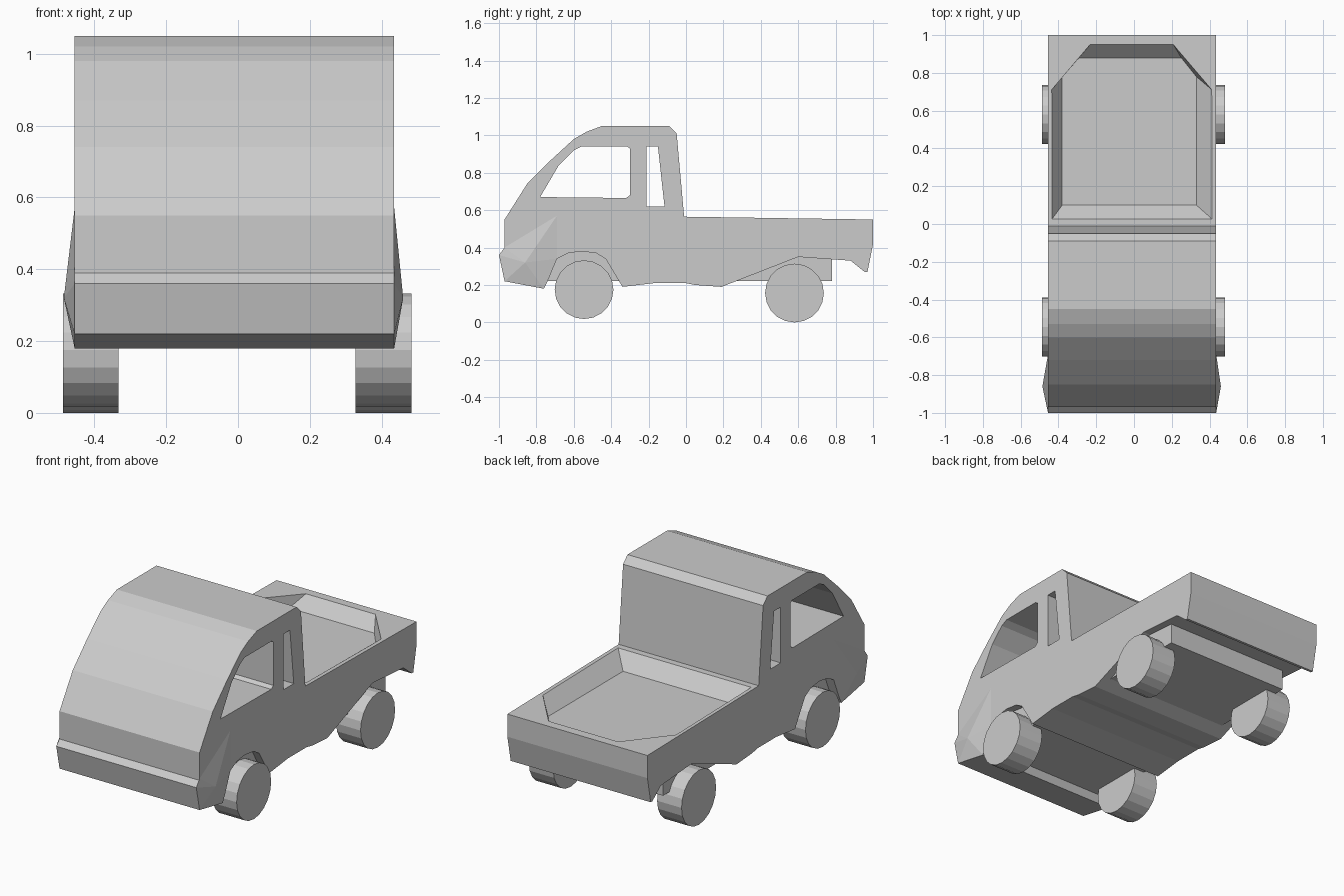
import bpy, bmesh
from math import pi
from mathutils import Matrix

if "Cube" in bpy.data.objects:
    bpy.data.objects.remove(bpy.data.objects["Cube"])

LEFT, RIGHT = -0.455, 0.435


def finish(bm, name):
    bmesh.ops.recalc_face_normals(bm, faces=bm.faces)
    mesh = bpy.data.meshes.new(name)
    bm.to_mesh(mesh)
    bm.free()
    obj = bpy.data.objects.new(name, mesh)
    bpy.context.collection.objects.link(obj)
    return obj


def extrude_profile(name, points, x0, x1):
    """Extrude a side profile of (y, z) points across the width."""
    bm = bmesh.new()
    face = bm.faces.new([bm.verts.new((x0, y, z)) for y, z in points])
    new = bmesh.ops.extrude_face_region(bm, geom=[face])["geom"]
    verts = [g for g in new if isinstance(g, bmesh.types.BMVert)]
    bmesh.ops.translate(bm, verts=verts, vec=(x1 - x0, 0, 0))
    return finish(bm, name)


def loft(name, bottom, top):
    """Closed solid between two loops with equal point counts."""
    bm = bmesh.new()
    a = [bm.verts.new(p) for p in bottom]
    b = [bm.verts.new(p) for p in top]
    bm.faces.new(a)
    bm.faces.new(b)
    for i in range(len(a)):
        j = (i + 1) % len(a)
        bm.faces.new((a[i], a[j], b[j], b[i]))
    return finish(bm, name)


def cut(target, cutter):
    mod = target.modifiers.new("cut", "BOOLEAN")
    mod.object = cutter
    mod.operation = "DIFFERENCE"
    mod.solver = "EXACT"
    bpy.context.view_layer.objects.active = target
    bpy.ops.object.modifier_apply(modifier=mod.name)
    bpy.data.objects.remove(cutter)


# Cab and load bed body
body = extrude_profile("body", [
    (-0.97, 0.22), (-0.76, 0.18), (-0.74, 0.22), (-0.69, 0.34), (-0.63, 0.37),
    (-0.56, 0.38), (-0.48, 0.37), (-0.43, 0.34), (-0.34, 0.19), (-0.17, 0.21),
    (0.0, 0.21), (0.05, 0.20), (0.19, 0.19), (0.60, 0.35), (0.88, 0.33),
    (0.955, 0.27), (0.97, 0.27), (1.0, 0.42), (1.0, 0.55), (-0.01, 0.565),
    (-0.05, 1.01), (-0.09, 1.05), (-0.20, 1.05), (-0.45, 1.05), (-0.53, 1.02),
    (-0.60, 0.98), (-0.72, 0.87), (-0.85, 0.74), (-0.97, 0.55), (-0.97, 0.39),
    (-1.0, 0.36)], LEFT, RIGHT)

# Side windows, open right through the cab
cut(body, extrude_profile("door_window", [
    (-0.78, 0.67), (-0.32, 0.665), (-0.30, 0.68), (-0.30, 0.93),
    (-0.315, 0.94), (-0.56, 0.94), (-0.60, 0.92), (-0.68, 0.84)], -0.6, 0.6))
cut(body, extrude_profile("rear_window", [
    (-0.21, 0.62), (-0.115, 0.62), (-0.15, 0.94), (-0.21, 0.94)], -0.6, 0.6))

# Shallow load bed with sloping sides
rim = [(-0.435, 0.025), (0.415, 0.025), (0.425, 0.70), (0.20, 0.965),
       (-0.22, 0.965), (-0.445, 0.70)]
floor = [(-0.38, 0.10), (0.33, 0.10), (0.33, 0.78), (0.25, 0.88),
         (-0.29, 0.88), (-0.38, 0.78)]
cut(body, loft("bed_recess", [(x, y, 0.48) for x, y in floor],
               [(x, y, 0.567) for x, y in rim]))

# Underbody block
extrude_profile("chassis", [(-0.78, 0.22), (0.78, 0.22), (0.78, 0.40),
                            (-0.78, 0.40)], -0.40, 0.39)

# Bulging bumper corners
for name, x, tip in (("left_bumper_corner", LEFT, -0.485),
                     ("right_bumper_corner", RIGHT, 0.46)):
    inner = x * 0.97
    bm = bmesh.new()
    base = [bm.verts.new((x, y, z)) for y, z in (
        (-1.0, 0.36), (-0.97, 0.22), (-0.76, 0.18), (-0.69, 0.34),
        (-0.69, 0.57), (-0.97, 0.40))]
    apex = bm.verts.new((tip, -0.86, 0.32))
    bm.faces.new(base)
    for i in range(6):
        bm.faces.new((base[i], base[(i + 1) % 6], apex))
    finish(bm, name)

# Wheels
for end, y, z in (("front", -0.545, 0.175), ("rear", 0.58, 0.157)):
    for side, x in (("left", -0.41), ("right", 0.405)):
        bm = bmesh.new()
        bmesh.ops.create_cone(bm, cap_ends=True, segments=20, radius1=0.157,
                              radius2=0.157, depth=0.155,
                              matrix=Matrix.Translation((x, y, z))
                              @ Matrix.Rotation(pi / 2, 4, "Y"))
        finish(bm, f"{end}_{side}_wheel")
